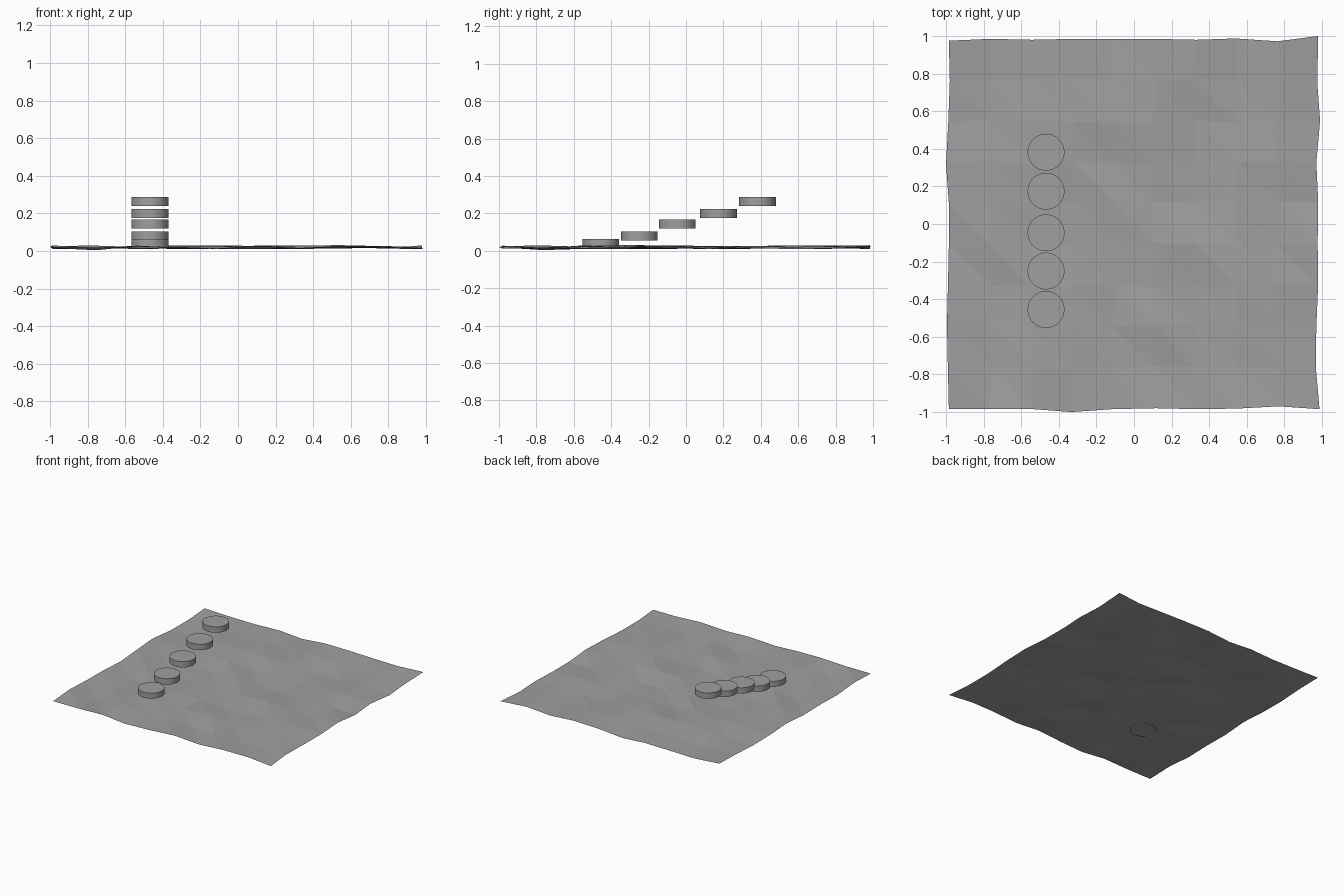
import bpy, bmesh, random

if "Cube" in bpy.data.objects:
    bpy.data.objects.remove(bpy.data.objects["Cube"])

random.seed(4)
grey = bpy.data.materials.new("stone grey")
grey.diffuse_color = (0.35, 0.35, 0.35, 1)
grey.use_nodes = True
grey.node_tree.nodes["Principled BSDF"].inputs["Base Color"].default_value = grey.diffuse_color


def add_object(name, bm):
    mesh = bpy.data.meshes.new(name)
    bm.to_mesh(mesh)
    bm.free()
    mesh.materials.append(grey)
    obj = bpy.data.objects.new(name, mesh)
    bpy.context.collection.objects.link(obj)
    return obj


# Uneven ground: 9 x 9 cells of jittered triangles, with the outline wobble per border
N, HALF = 9, 0.98
STEP = 2 * HALF / N
south = [-.985, -.985, -.985, -1.0, -.985, -.98, -.985, -.982, -.97, -.985]
north = [.975, .985, .98, .985, .985, .985, .98, .987, .972, 1.0]
west = [-.985, -.99, -.995, -.99, -.985, -.985, -1.0, -.988, -.98, -.985]
east = [.987, .967, .97, .98, .977, .98, .97, .99, .975, .98]

bm = bmesh.new()
grid = []
for j in range(N + 1):
    row = []
    for i in range(N + 1):
        x = -HALF + i * STEP + random.uniform(-.01, .01)
        y = -HALF + j * STEP + random.uniform(-.01, .01)
        z = 0.02 + random.uniform(-.011, .011)
        if i in (2, 3) and j in (2, 3):
            z = 0.022          # level spot under the lowest step
        if i == 1 and j == 1:
            z = 0.004          # deepest dip
        if i in (0, N):
            x = (west if i == 0 else east)[j]
        if j in (0, N):
            y = (south if j == 0 else north)[i]
        row.append(bm.verts.new((x, y, z)))
    grid.append(row)
for j in range(N):
    for i in range(N):
        a, b = grid[j][i], grid[j][i + 1]
        c, d = grid[j + 1][i + 1], grid[j + 1][i]
        bm.faces.new((a, b, d))
        bm.faces.new((b, c, d))
add_object("ground", bm)

# Floating round steps, rising towards the back
STEPS = [(-.455, .016), (-.25, .056), (-.047, .119), (.174, .176), (.382, .240)]
for k, (y, bottom) in enumerate(STEPS):
    bm = bmesh.new()
    bmesh.ops.create_cone(bm, cap_ends=True, segments=48, radius1=.098,
                          radius2=.098, depth=.048)
    bmesh.ops.translate(bm, verts=bm.verts, vec=(-.468, y, bottom + .024))
    for f in bm.faces:
        f.smooth = abs(f.normal.z) < .5
    for e in bm.edges:
        e.smooth = abs(e.verts[0].co.z - e.verts[1].co.z) > .01
    add_object(f"round_step_{k + 1}", bm)
